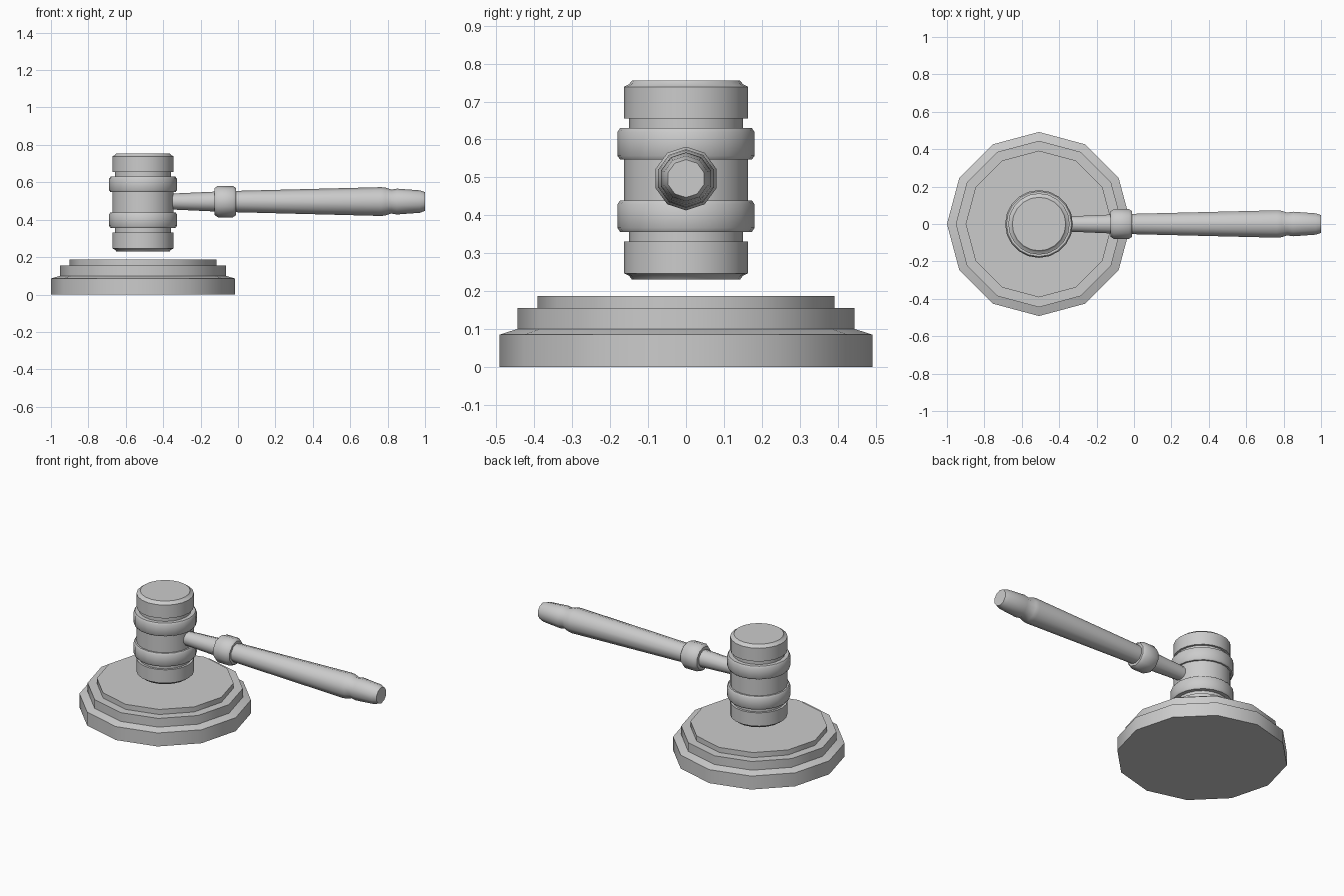
import bpy, bmesh
from math import radians, pi, sin, cos
from mathutils import Matrix

if "Cube" in bpy.data.objects:
    bpy.data.objects.remove(bpy.data.objects["Cube"])


def lathe(name, profile, sides, matrix, angle):
    """Spin (radius, height) points round local z, cap both ends, then place."""
    bm = bmesh.new()
    rings = []
    for r, h in profile:
        rings.append([bm.verts.new((r * cos(2 * pi * i / sides),
                                    r * sin(2 * pi * i / sides), h))
                      for i in range(sides)])
    for a, b in zip(rings, rings[1:]):
        for i in range(sides):
            j = (i + 1) % sides
            bm.faces.new((a[i], a[j], b[j], b[i]))
    bm.faces.new(rings[0][::-1])
    bm.faces.new(rings[-1])
    bmesh.ops.recalc_face_normals(bm, faces=bm.faces)
    bm.transform(matrix)
    mesh = bpy.data.meshes.new(name)
    bm.to_mesh(mesh)
    bm.free()
    obj = bpy.data.objects.new(name, mesh)
    bpy.context.collection.objects.link(obj)
    bpy.ops.object.select_all(action='DESELECT')
    obj.select_set(True)
    bpy.context.view_layer.objects.active = obj
    bpy.ops.object.shade_smooth_by_angle(angle=radians(angle))
    return obj


CX = -0.508

# Stepped twelve-sided sounding block
base = [(0.492, 0), (0.492, 0.085), (0.445, 0.10), (0.445, 0.155),
        (0.392, 0.155), (0.392, 0.187)]
lathe("sounding_block", base, 12, Matrix.Translation((CX, 0, 0)), 35)

# Turned head, symmetric about its middle: upper half mirrored downwards
half = [(0.164, 0.054), (0.174, 0.054), (0.181, 0.064), (0.181, 0.126),
        (0.174, 0.137), (0.150, 0.137), (0.150, 0.162), (0.164, 0.162),
        (0.164, 0.246), (0.150, 0.253), (0.143, 0.262)]
head = [(r, -h) for r, h in reversed(half)] + half
lathe("mallet_head", head, 20, Matrix.Translation((CX, 0, 0.493)), 50)

# Ten-sided handle along x: neck, collar, tapered grip and end knob
handle = [(0.042, -0.42), (0.043, -0.345), (0.053, -0.125), (0.072, -0.125),
          (0.084, -0.108), (0.084, -0.027), (0.072, -0.01), (0.057, -0.01),
          (0.077, 0.765), (0.074, 0.79), (0.064, 0.82), (0.069, 0.85),
          (0.060, 0.972), (0.050, 1.0)]
lathe("handle", handle, 10,
      Matrix.Translation((0, 0, 0.497)) @ Matrix.Rotation(pi / 2, 4, 'Y'), 40)
